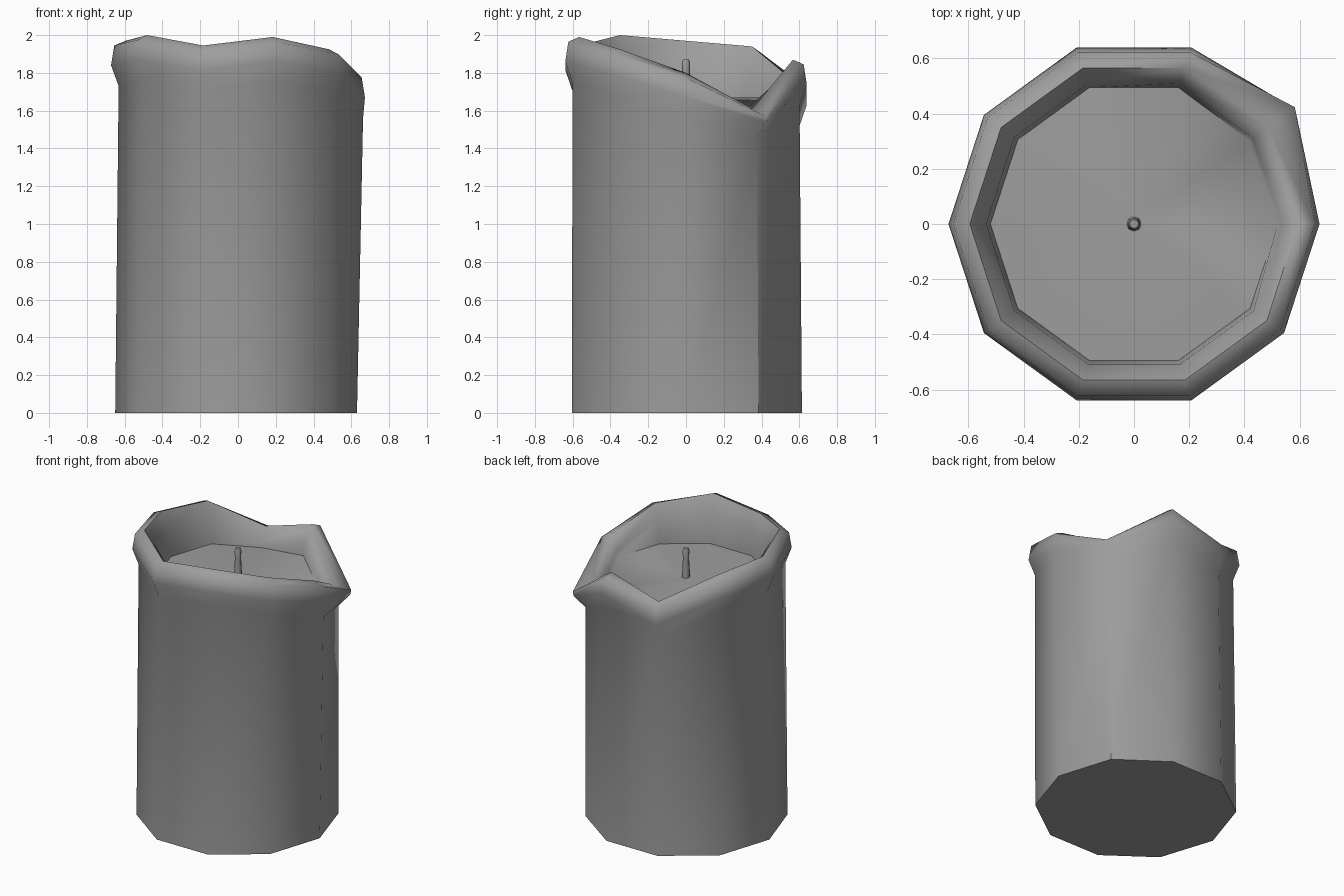
import bpy, bmesh, math

cube = bpy.data.objects.get("Cube")
if cube:
    bpy.data.objects.remove(cube)

GREY = (0.34, 0.34, 0.34, 1)
grey = bpy.data.materials.new("warm_grey")
grey.use_nodes = True
grey.diffuse_color = GREY
grey.node_tree.nodes["Principled BSDF"].inputs["Base Color"].default_value = GREY

SIDES = 10
DIP = 1                 # corner where the melted rim sags lowest
POOL = 1.67             # height of the wax pool
# rim height at each corner, counter-clockwise from +x
crest = [1.8, 1.61, 1.87, 1.76, 1.94, 1.97, 2.0, 1.945, 1.99, 1.925]


def make(name, bm, angle):
    bmesh.ops.recalc_face_normals(bm, faces=bm.faces)
    mesh = bpy.data.meshes.new(name)
    bm.to_mesh(mesh)
    bm.free()
    mesh.materials.append(grey)
    obj = bpy.data.objects.new(name, mesh)
    bpy.context.collection.objects.link(obj)
    bpy.ops.object.select_all(action='DESELECT')
    obj.select_set(True)
    bpy.context.view_layer.objects.active = obj
    bpy.ops.object.shade_smooth_by_angle(angle=math.radians(angle), keep_sharp_edges=True)


def section(i):
    """Radius and height pairs from the foot, over the rolled rim, to the pool."""
    top = crest[i]
    if i == DIP:
        return [(0.645, 0), (0.64, top - 0.15), (0.715, top - 0.07),
                (0.72, top - 0.04), (0.6, top), (0.53, top - 0.01), (0.515, top - 0.03)]
    wall = 0.662 if i == 0 else 0.632
    return [(0.64, 0), (wall, top - 0.24), (0.672, top - 0.13), (0.655, top - 0.025),
            (0.595, top), (0.535, top - 0.09), (0.52, min(POOL, top - 0.12))]


# candle body: rings of corners bridged into wall, rolled rim and wax pool
bm = bmesh.new()
columns = []
for i in range(SIDES):
    a = math.tau * i / SIDES
    columns.append([bm.verts.new((r * math.cos(a) - (0.01 if z == 0 else 0),
                                  r * math.sin(a) + (0.005 if z == 0 else 0), z))
                    for r, z in section(i)])
center = bm.verts.new((0, 0, POOL))
for i in range(SIDES):
    a, b = columns[i], columns[(i + 1) % SIDES]
    for k in range(len(a) - 1):
        bm.faces.new((a[k], b[k], b[k + 1], a[k + 1]))
    bm.faces.new((a[-1], b[-1], center))
bm.faces.new([c[0] for c in reversed(columns)])
# hard crease running down the wall under the dip
bm.edges.get(columns[DIP][:2]).smooth = False
make("candle_body", bm, 75)

# wick: tapered stem with a small blunt tip
bm = bmesh.new()
rings = []
for r, z in [(0.028, POOL - 0.03), (0.02, 1.8), (0.022, 1.85), (0.016, 1.87)]:
    rings.append([bm.verts.new((r * math.cos(math.tau * i / 8),
                                r * math.sin(math.tau * i / 8), z)) for i in range(8)])
for lower, upper in zip(rings, rings[1:]):
    for i in range(8):
        j = (i + 1) % 8
        bm.faces.new((lower[i], lower[j], upper[j], upper[i]))
bm.faces.new(rings[0])
bm.faces.new(rings[-1])
make("wick", bm, 60)
